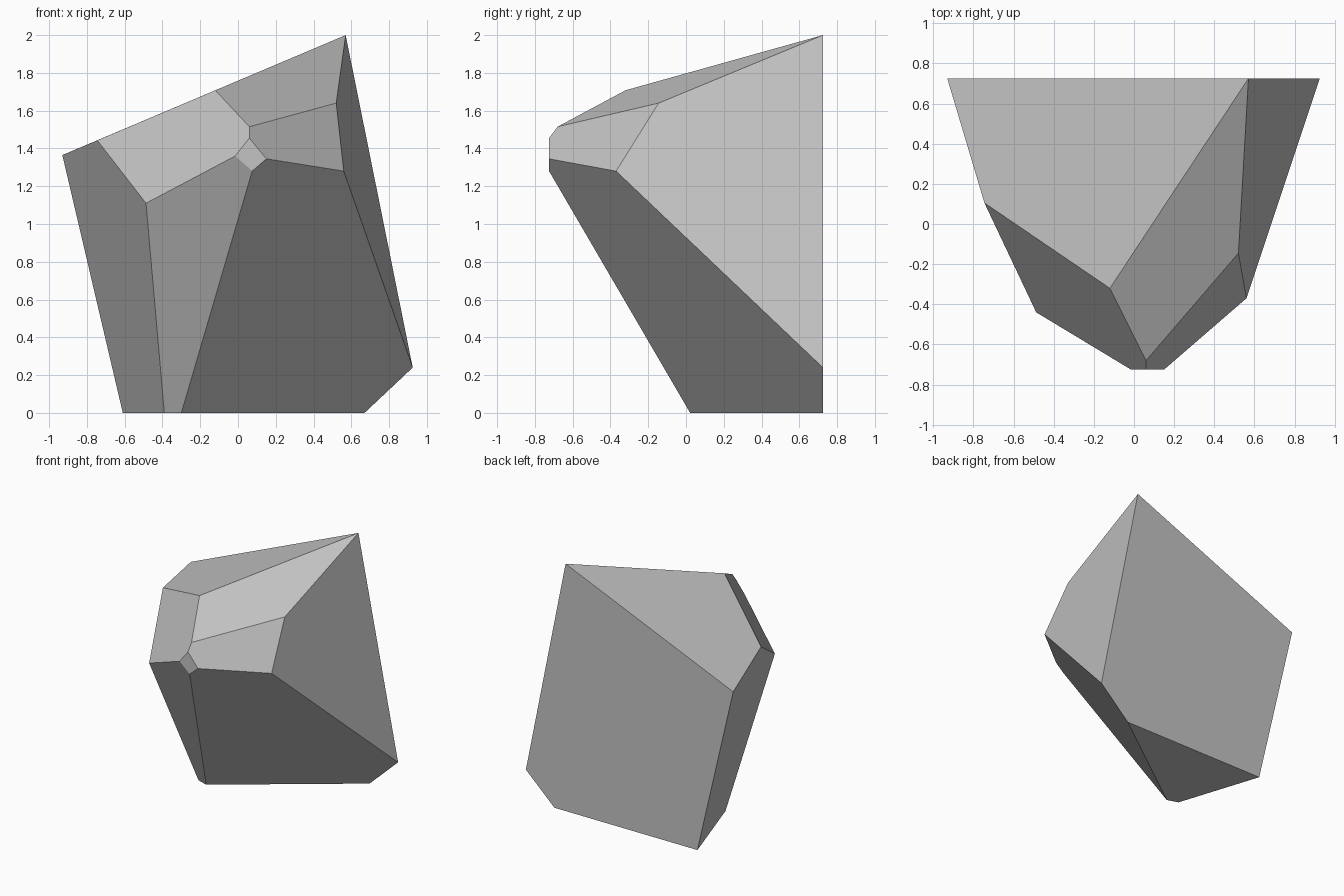
import bpy
import bmesh
from math import radians

cube = bpy.data.objects.get("Cube")
if cube:
    bpy.data.objects.remove(cube, do_unlink=True)

# Stone material
stone = bpy.data.materials.new("grey stone")
stone.use_nodes = True
grey = (0.55, 0.55, 0.55, 1)
stone.diffuse_color = grey
stone.node_tree.nodes["Principled BSDF"].inputs["Base Color"].default_value = grey

# Corner points of the chiselled rock, grouped by area
back = 0.725
front = -back
back_outline = [(x, back, z) for x, z in
                ((0.57, 2), (-0.93, 1.365), (-0.61, 0), (0.67, 0), (0.925, 0.24))]
nose_facet = [(x, front, z) for x, z in
              ((0.06, 1.455), (-0.015, 1.36), (0.075, 1.28), (0.15, 1.345))]
base_corners = [(-0.39, 0.052, 0), (-0.3, 0.022, 0)]
crown_corners = [(-0.745, 0.105, 1.443), (-0.12, -0.32, 1.708),
                 (0.06, -0.68, 1.515), (0.52, -0.145, 1.64)]
side_corners = [(0.56, -0.37, 1.28), (-0.487, -0.44, 1.11)]


def build_rock(name, points, material):
    """Wrap the corners in a convex shell and merge its flat facets."""
    bm = bmesh.new()
    for point in points:
        bm.verts.new(point)
    bmesh.ops.convex_hull(bm, input=bm.verts[:])
    bmesh.ops.dissolve_limit(bm, angle_limit=radians(5),
                             verts=bm.verts[:], edges=bm.edges[:])
    bmesh.ops.recalc_face_normals(bm, faces=bm.faces[:])
    mesh = bpy.data.meshes.new(name)
    bm.to_mesh(mesh)
    bm.free()
    mesh.materials.append(material)
    rock = bpy.data.objects.new(name, mesh)
    bpy.context.collection.objects.link(rock)
    return rock


build_rock("rock", back_outline + nose_facet + base_corners
           + crown_corners + side_corners, stone)
